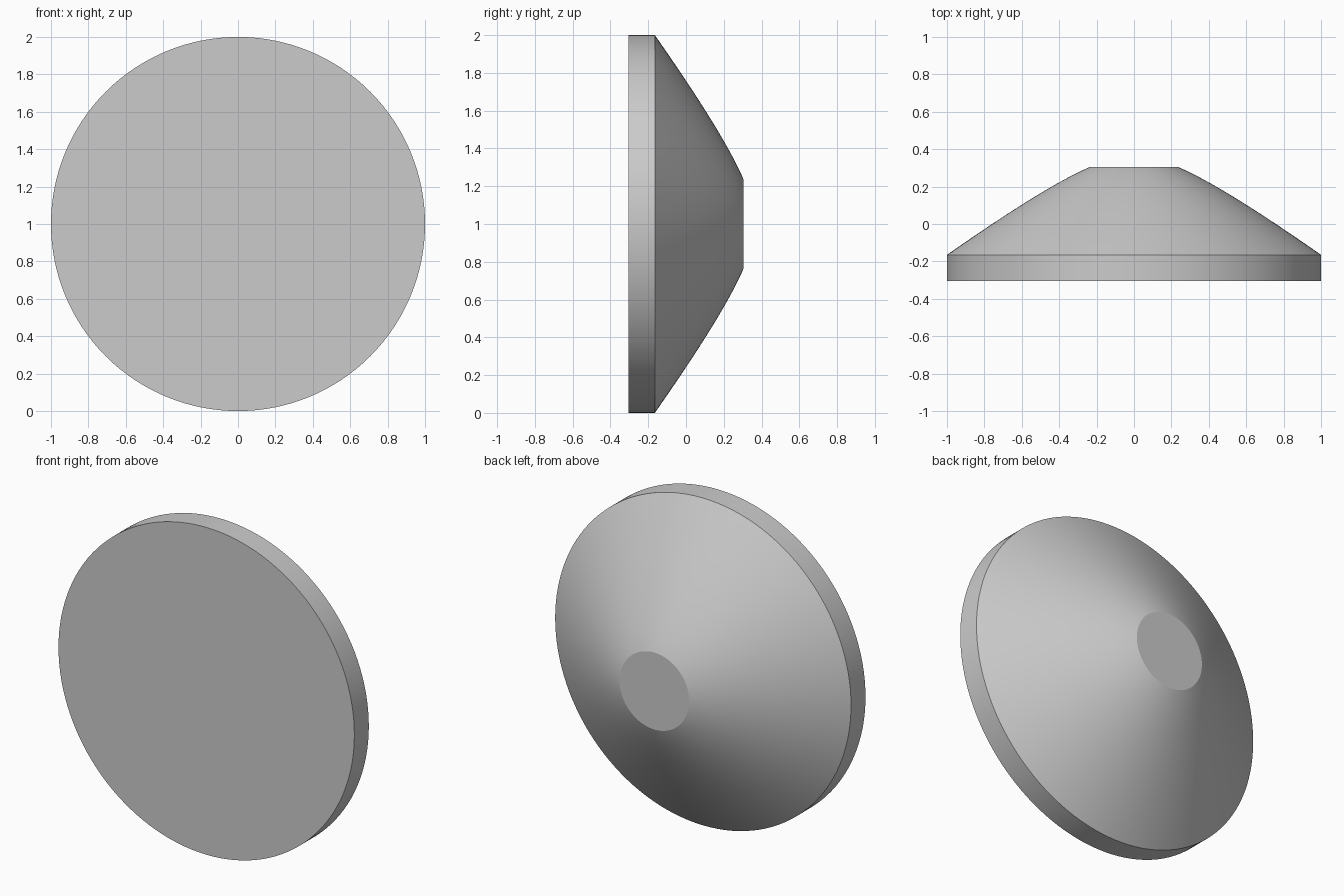
import bpy, bmesh, math
from mathutils import Vector
from mathutils.geometry import interpolate_bezier

cube = bpy.data.objects.get("Cube")
if cube:
    bpy.data.objects.remove(cube, do_unlink=True)

SEGMENTS = 128

# Plain grey material
grey = bpy.data.materials.new("light_grey")
grey.use_nodes = True
grey.diffuse_color = (0.6, 0.6, 0.6, 1)
grey.node_tree.nodes["Principled BSDF"].inputs["Base Color"].default_value = grey.diffuse_color

# Half profile (radius, depth): front disc, straight rim, domed cone, flat back cap
rim, bend, cap = Vector((1, -0.165)), Vector((0.47, 0.206)), Vector((0.235, 0.305))
cone = interpolate_bezier(rim, rim.lerp(bend, 2 / 3), cap.lerp(bend, 2 / 3), cap, 17)
profile = [Vector((1, -0.305))] + list(cone)

# Revolve the profile around the front-to-back axis
bm = bmesh.new()
rings = []
for r, y in profile:
    angles = [math.tau * i / SEGMENTS for i in range(SEGMENTS)]
    rings.append([bm.verts.new((r * math.cos(a), y, 1 + r * math.sin(a))) for a in angles])
for low, high in zip(rings, rings[1:]):
    for i in range(SEGMENTS):
        j = (i + 1) % SEGMENTS
        bm.faces.new((low[i], low[j], high[j], high[i]))
bm.faces.new(rings[0])
bm.faces.new(rings[-1])
bmesh.ops.recalc_face_normals(bm, faces=bm.faces)

mesh = bpy.data.meshes.new("domed_disc")
bm.to_mesh(mesh)
bm.free()
mesh.materials.append(grey)
disc = bpy.data.objects.new("domed_disc", mesh)
bpy.context.collection.objects.link(disc)

# Smooth round surfaces with crisp rim and cap edges
bpy.ops.object.select_all(action="DESELECT")
disc.select_set(True)
bpy.context.view_layer.objects.active = disc
bpy.ops.object.shade_smooth_by_angle(angle=math.radians(15))
